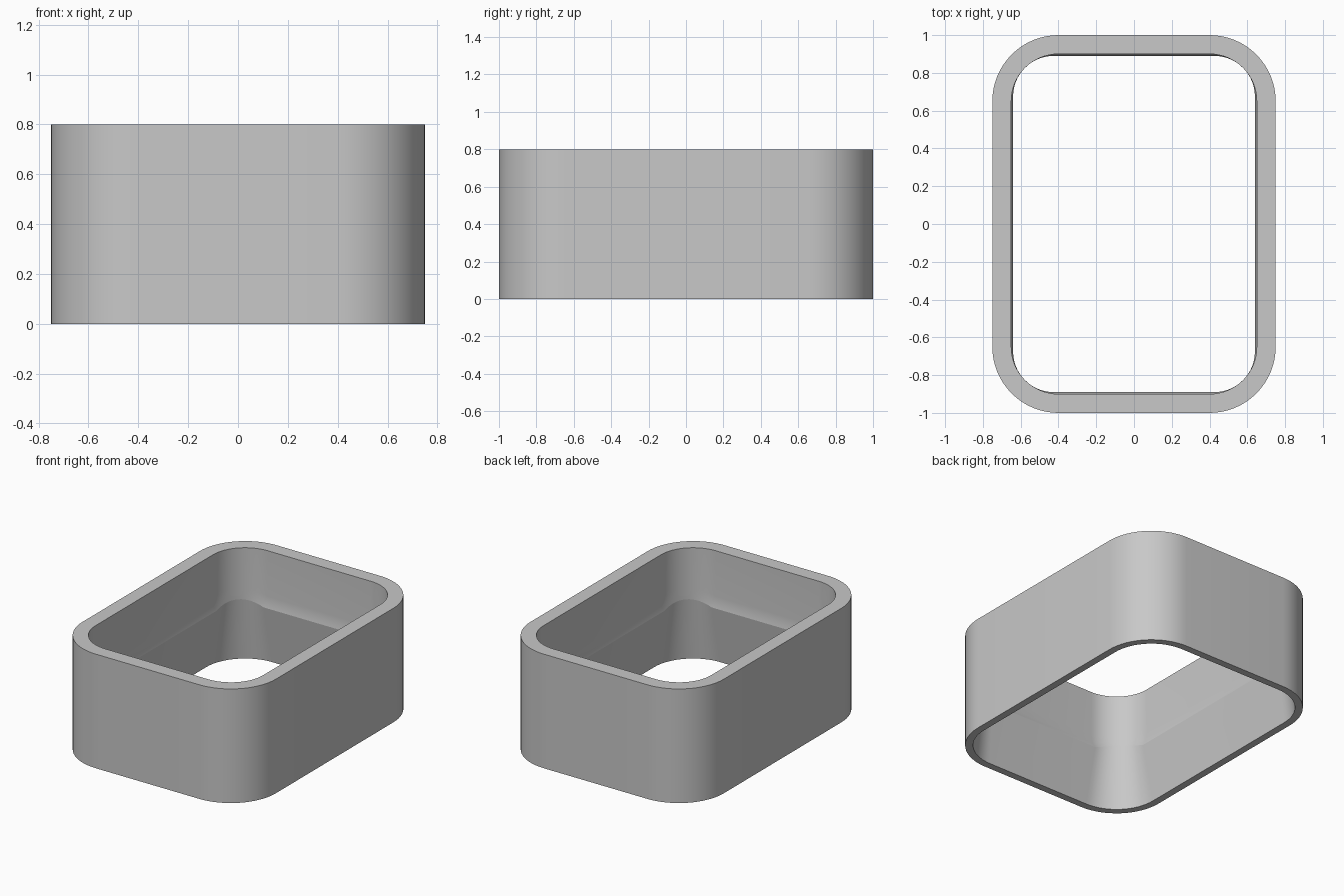
import bpy, bmesh, math

if "Cube" in bpy.data.objects:
    bpy.data.objects.remove(bpy.data.objects["Cube"], do_unlink=True)

SEG = 16  # segments per rounded corner


def rounded_ring(bm, half_x, half_y, radius, z, corner_rise=0.0):
    """Rounded rectangle of vertices; corner_rise lifts the middle of each corner."""
    ring = []
    for quarter, (sx, sy) in enumerate([(1, 1), (-1, 1), (-1, -1), (1, -1)]):
        for i in range(SEG + 1):
            a = math.pi / 2 * i / SEG
            t = a + quarter * math.pi / 2
            ring.append(bm.verts.new((
                sx * (half_x - radius) + radius * math.cos(t),
                sy * (half_y - radius) + radius * math.sin(t),
                z + corner_rise * math.sin(2 * a))))
    return ring


def grey_material():
    mat = bpy.data.materials.new("mid grey")
    mat.use_nodes = True
    colour = (0.58, 0.58, 0.58, 1)
    mat.diffuse_color = colour
    mat.node_tree.nodes["Principled BSDF"].inputs["Base Color"].default_value = colour
    return mat


# closed cross-section of the wall: half x, half y, corner radius, z, corner rise, sharp
sections = [
    (0.75, 1.0, 0.35, 0.0, 0, True),        # outer bottom rim
    (0.75, 1.0, 0.35, 0.8, 0, True),        # outer top rim
    (0.65, 0.9, 0.25, 0.8, 0, True),        # inner top rim
    (0.65, 0.9, 0.25, 0.48, 0.04, False),   # start of the inward curve
    (0.647, 0.897, 0.24, 0.43, 0.04, False),
    (0.64, 0.89, 0.215, 0.4, 0.04, True),   # inner ridge
    (0.7, 0.95, 0.3, 0.0, 0, True),         # flared bottom opening
]

bm = bmesh.new()
rings = [rounded_ring(bm, *s[:5]) for s in sections]
for k, lower in enumerate(rings):
    upper = rings[(k + 1) % len(rings)]
    for i in range(len(lower)):
        j = (i + 1) % len(lower)
        bm.faces.new((lower[i], lower[j], upper[j], upper[i])).smooth = True
bmesh.ops.recalc_face_normals(bm, faces=bm.faces)

# crisp rims and ridge
for ring, section in zip(rings, sections):
    if section[5]:
        for i, v in enumerate(ring):
            bm.edges.get((v, ring[(i + 1) % len(ring)])).smooth = False

mesh = bpy.data.meshes.new("sleeve")
bm.to_mesh(mesh)
bm.free()
mesh.materials.append(grey_material())
sleeve = bpy.data.objects.new("rounded_sleeve", mesh)
bpy.context.collection.objects.link(sleeve)
